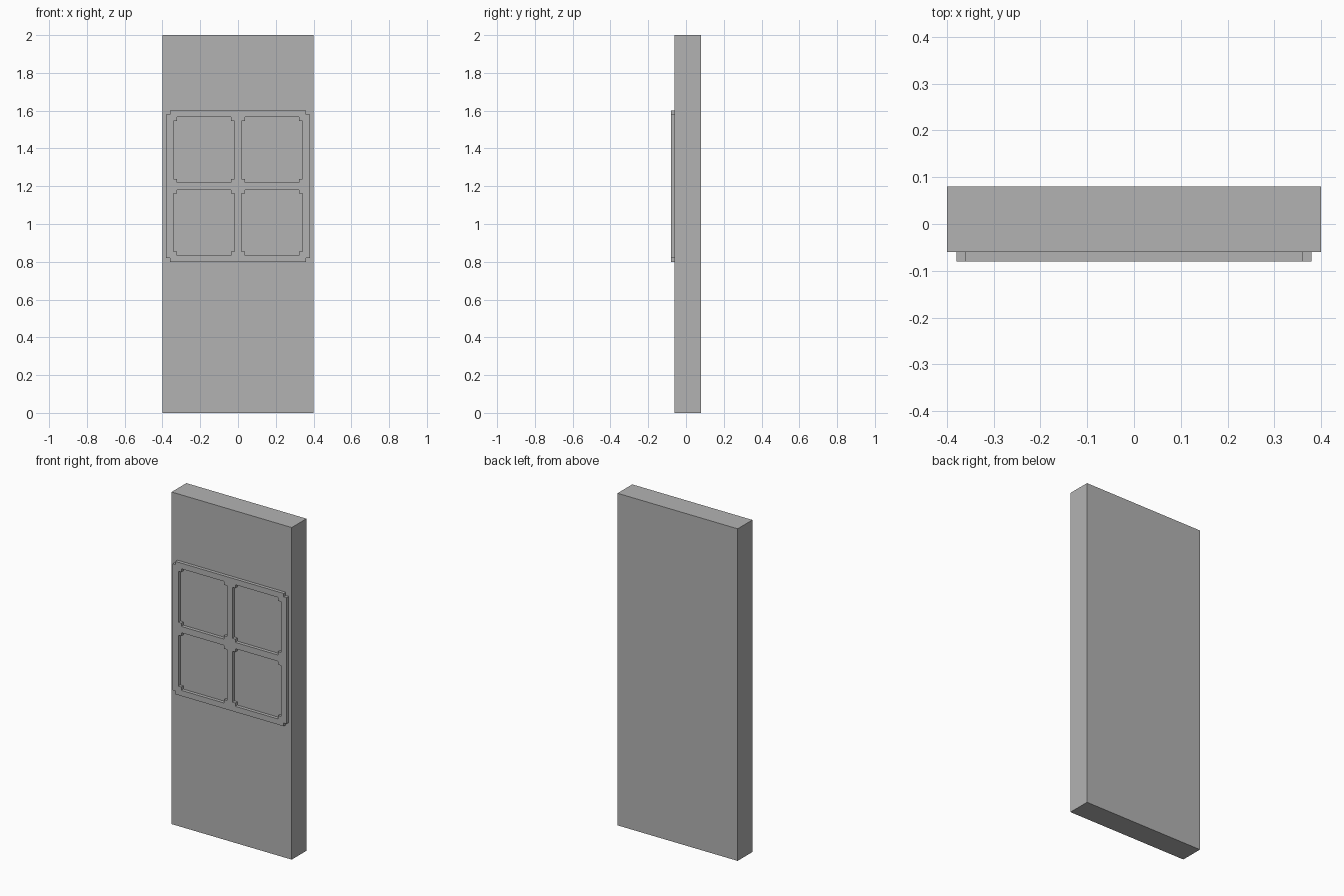
import bpy
from math import radians

cube = bpy.data.objects.get("Cube")
if cube:
    bpy.data.objects.remove(cube, do_unlink=True)

grey = bpy.data.materials.new("plain grey")
grey.use_nodes = True
colour = (0.45, 0.45, 0.45, 1)
grey.diffuse_color = colour
grey.node_tree.nodes["Principled BSDF"].inputs["Base Color"].default_value = colour

# Door slab
bpy.ops.mesh.primitive_cube_add(size=1, location=(0, 0.01, 1))
slab = bpy.context.object
slab.name = "door_slab"
slab.scale = (0.8, 0.14, 2)
bpy.ops.object.transform_apply(location=False, rotation=False, scale=True)
slab.data.materials.append(grey)


def notched_rectangle(curve, cx, cy, w, h, notch=0.02):
    """Add a closed rectangle with a square notch at each corner."""
    a, b = w / 2, h / 2
    c, d = a - notch, b - notch
    points = []
    for sx, sy in ((1, 1), (-1, 1), (-1, -1), (1, -1)):
        corner = [(a, d), (c, d), (c, b)]
        if sx * sy < 0:
            corner.reverse()
        points += [(cx + sx * x, cy + sy * y) for x, y in corner]
    spline = curve.splines.new("POLY")
    spline.points.add(len(points) - 1)
    for point, (x, y) in zip(spline.points, points):
        point.co = (x, y, 0, 1)
    spline.use_cyclic_u = True


# Raised four-pane frame: notched outline with four notched openings
curve = bpy.data.curves.new("pane_frame", "CURVE")
curve.dimensions = "2D"
curve.fill_mode = "BOTH"
curve.extrude = 0.01
notched_rectangle(curve, 0, 0, 0.76, 0.8)
for sx in (-1, 1):
    for sz in (-1, 1):
        notched_rectangle(curve, sx * 0.18, sz * 0.1925, 0.324, 0.347)

frame = bpy.data.objects.new("pane_frame", curve)
bpy.context.collection.objects.link(frame)
frame.location = (0, -0.07, 1.2)
frame.rotation_euler = (radians(90), 0, 0)
bpy.ops.object.select_all(action="DESELECT")
frame.select_set(True)
bpy.context.view_layer.objects.active = frame
bpy.ops.object.convert(target="MESH")
frame = bpy.context.object
frame.data.materials.clear()
frame.data.materials.append(grey)
for polygon in frame.data.polygons:
    polygon.use_smooth = False
